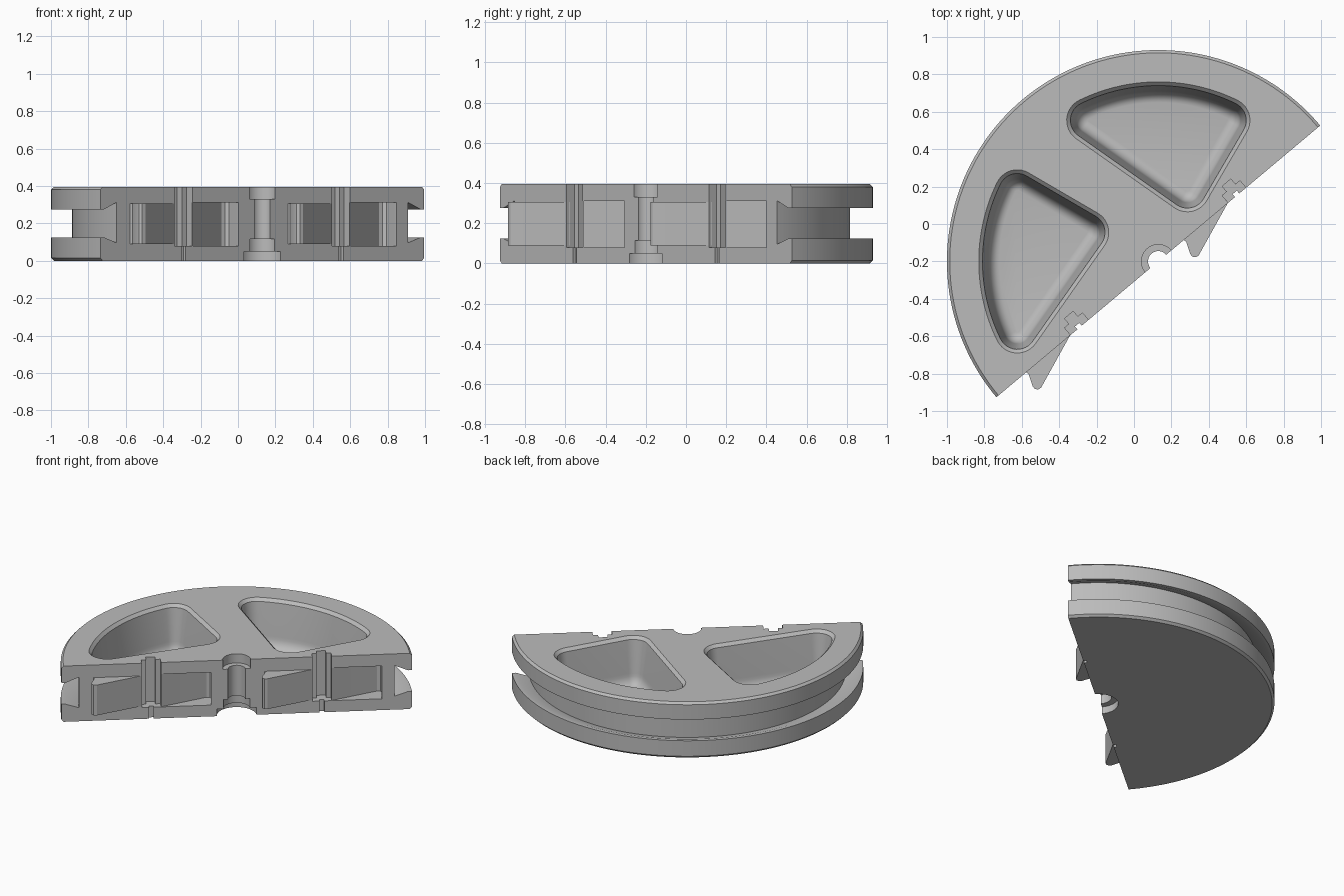
import bpy, bmesh, math
from mathutils import Matrix

if "Cube" in bpy.data.objects:
    bpy.data.objects.remove(bpy.data.objects["Cube"])

H, R = 0.395, 1.13
PLACE = Matrix.Translation((0.13, -0.2, 0)) @ Matrix.Rotation(math.radians(40), 4, 'Z')

grey = bpy.data.materials.new("light_grey")
grey.diffuse_color = (0.5, 0.5, 0.5, 1)
grey.use_nodes = True
grey.node_tree.nodes["Principled BSDF"].inputs["Base Color"].default_value = grey.diffuse_color


def make(name, rings, place=PLACE, closed=False):
    """Skin a list of matching point rings and cap both ends."""
    bm = bmesh.new()
    vs = [[bm.verts.new(p) for p in ring] for ring in rings]
    n = len(vs[0])
    for a, b in zip(vs, vs[1:]):
        for i in range(n):
            j = (i + 1) % n
            bm.faces.new((a[i], a[j], b[j], b[i]))
    bm.faces.new(vs[0][::-1])
    bm.faces.new(vs[-1])
    bmesh.ops.recalc_face_normals(bm, faces=bm.faces)
    me = bpy.data.meshes.new(name)
    bm.to_mesh(me)
    bm.free()
    me.materials.append(grey)
    ob = bpy.data.objects.new(name, me)
    bpy.context.collection.objects.link(ob)
    ob.matrix_world = place
    return ob


def prism(name, poly, z0, z1):
    return make(name, [[(x, y, z) for x, y in poly] for z in (z0, z1)])


def box(name, u, half, depth, z0, z1):
    return prism(name, [(u - half, -0.05), (u + half, -0.05),
                        (u + half, depth), (u - half, depth)], z0, z1)


# half disc: stepped axle bore inside, dovetail groove around the rim
profile = [(0.127, 0), (R - 0.015, 0), (R, 0.015), (R, 0.125), (1.105, 0.125),
           (1.017, 0.096), (1.017, 0.312), (1.105, 0.275), (R, 0.275), (R, H - 0.015),
           (R - 0.015, H), (0.09, H), (0.09, 0.33), (0.055, 0.33),
           (0.055, 0.115), (0.085, 0.115), (0.085, 0.05), (0.127, 0.05)]
STEPS = 96
body = make("half_disc", [[(r * math.cos(math.pi * k / STEPS),
                            r * math.sin(math.pi * k / STEPS), z) for r, z in profile]
                          for k in range(STEPS + 1)])


# rounded sector pocket outline, shrunk by an inset
def pocket_ring(inset, z):
    pts = []
    corner, arc = 0.12, 0.96
    spans = [((0.155, 0.385), corner, -124.7, -30.2, 10),
             ((0.37, 0.754), corner, -30.2, 63.86, 10),
             ((0, 0), arc, 65.5, 114.5, 24),
             ((-0.37, 0.754), corner, 116.14, 235.3, 12)]
    for (cx, cy), r, a0, a1, n in spans:
        for k in range(n + 1):
            a = math.radians(a0 + (a1 - a0) * k / n)
            pts.append((cx + (r - inset) * math.cos(a), cy + (r - inset) * math.sin(a), z))
    return pts


levels = [(0, 0.45), (0, H), (0.02, H - 0.02), (0.05, 0.15)]
for k in range(1, 7):   # rounded floor edge
    a = math.radians(15 * k)
    levels.append((0.05 + 0.06 * (1 - math.cos(a)), 0.15 - 0.08 * math.sin(a)))

cutters = []
for i in range(2):
    turn = Matrix.Translation((0.13, -0.2, 0)) @ Matrix.Rotation(math.pi / 2 * i, 4, 'Z')
    cutters.append(make("pocket_cutter", [pocket_ring(o, z) for o, z in levels], turn))

# snap hooks on the flat side, with matching sockets turned half way round
hook = [(0.49, 0.02), (0.484, 0), (0.205, -0.107), (0.188, -0.114), (0.168, -0.112),
        (0.156, -0.098), (0.156, -0.08), (0.182, -0.015), (0.178, 0), (0.17, 0.02)]
socket = [(-0.495, -0.05), (-0.495, 0), (-0.205, 0.113), (-0.185, 0.12), (-0.163, 0.116),
          (-0.15, 0.1), (-0.15, 0.08), (-0.165, 0.02), (-0.165, -0.05)]
for shift in (0, -1.1):
    prism("snap_hook", [(u + shift, v) for u, v in hook], 0.09, 0.305)
    cutters.append(prism("socket_cutter", [(u - shift, v) for u, v in socket], 0.08, 0.312))

# stepped vertical clip slots
for u in (-0.55, 0.55):
    cutters.append(box("slot_cutter", u, 0.062, 0.05, 0.08, 0.5))
    cutters.append(box("slot_back_cutter", u, 0.03, 0.088, 0.08, 0.5))
    cutters.append(box("slot_foot_cutter", u, 0.015, 0.02, -0.1, 0.1))

bpy.context.view_layer.objects.active = body
for c in cutters:
    c.hide_render = True
    m = body.modifiers.new("cut", 'BOOLEAN')
    m.operation, m.solver, m.object = 'DIFFERENCE', 'EXACT', c
    bpy.ops.object.modifier_apply(modifier=m.name)
for c in cutters:
    bpy.data.objects.remove(c)

# smooth curved walls, keep edges crisp
bpy.ops.object.select_all(action='DESELECT')
for ob in bpy.context.collection.objects:
    ob.select_set(True)
bpy.ops.object.shade_smooth_by_angle(angle=math.radians(25))
